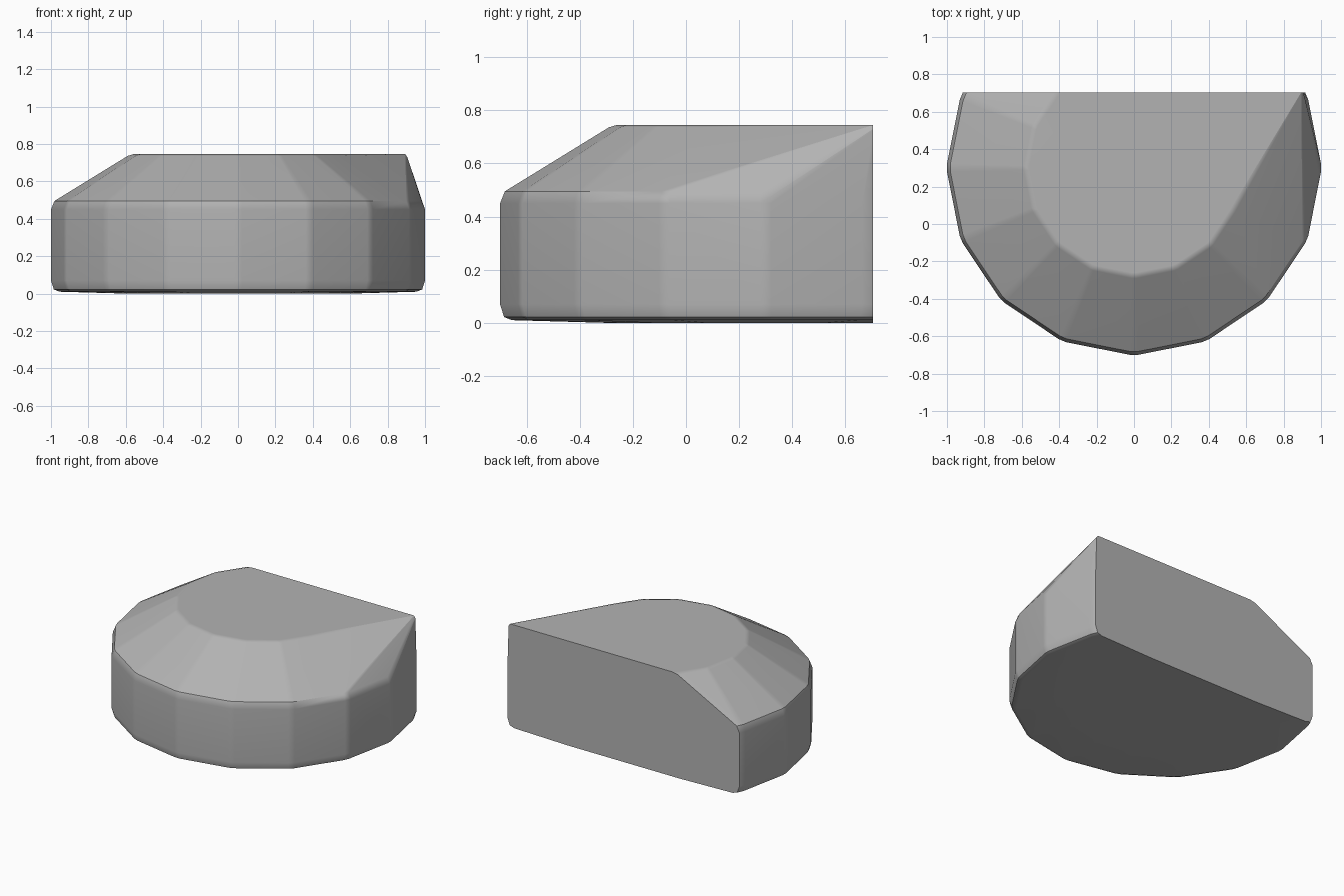
import bpy
import bmesh
from math import cos, sin, radians

SIDES = 16
CENTRE_Y = 0.3
BACK_Y = 0.704

# Remove the default cube
cube = bpy.data.objects.get("Cube")
if cube:
    bpy.data.objects.remove(cube)

# Stone colour
grey = bpy.data.materials.new("stone_grey")
grey.use_nodes = True
colour = (0.45, 0.45, 0.45, 1)
grey.diffuse_color = colour
grey.node_tree.nodes["Principled BSDF"].inputs["Base Color"].default_value = colour


def ring(bm, radius, z, chamfer=1.2):
    """Add a ring of narrowly chamfered corners."""
    for i in range(SIDES):
        for offset in (-chamfer, chamfer):
            a = radians(i * 360 / SIDES + offset)
            bm.verts.new((radius * cos(a), CENTRE_Y + radius * sin(a), z))


# Profile from the underside to the raised plateau: radius, height
profile = [(0.6, 0), (0.955, 0.01), (0.985, 0.022), (1, 0.07),
           (1, 0.45), (0.982, 0.495), (0.59, 0.736), (0.56, 0.745)]

bm = bmesh.new()
for radius, z in profile:
    ring(bm, radius, z)

# Plateau corner that reaches out to the rear left
bm.verts.new((0.895, 0.705, 0.745))
bm.verts.new((0.905, 0.705, 0.73))

# Wrap the rings into one solid
hull = bmesh.ops.convex_hull(bm, input=bm.verts[:])
loose = [v for v in bm.verts if not v.link_faces]
bmesh.ops.delete(bm, geom=loose, context='VERTS')

# Slice the rear flat and close it
geom = bm.verts[:] + bm.edges[:] + bm.faces[:]
cut = bmesh.ops.bisect_plane(bm, geom=geom, plane_co=(0, BACK_Y, 0),
                             plane_no=(0, 1, 0), clear_outer=True)
rim = [e for e in cut["geom_cut"] if isinstance(e, bmesh.types.BMEdge)]
bmesh.ops.contextual_create(bm, geom=rim)
bmesh.ops.dissolve_limit(bm, angle_limit=radians(0.5), verts=bm.verts[:], edges=bm.edges[:])
bmesh.ops.recalc_face_normals(bm, faces=bm.faces[:])

mesh = bpy.data.meshes.new("stone_block")
bm.to_mesh(mesh)
bm.free()
mesh.materials.append(grey)
block = bpy.data.objects.new("stone_block", mesh)
bpy.context.collection.objects.link(block)

# Soft facets with crisp main edges
bpy.context.view_layer.objects.active = block
block.select_set(True)
bpy.ops.object.shade_smooth_by_angle(angle=radians(34))
weighted = block.modifiers.new("flat_facets", 'WEIGHTED_NORMAL')
weighted.keep_sharp = True
